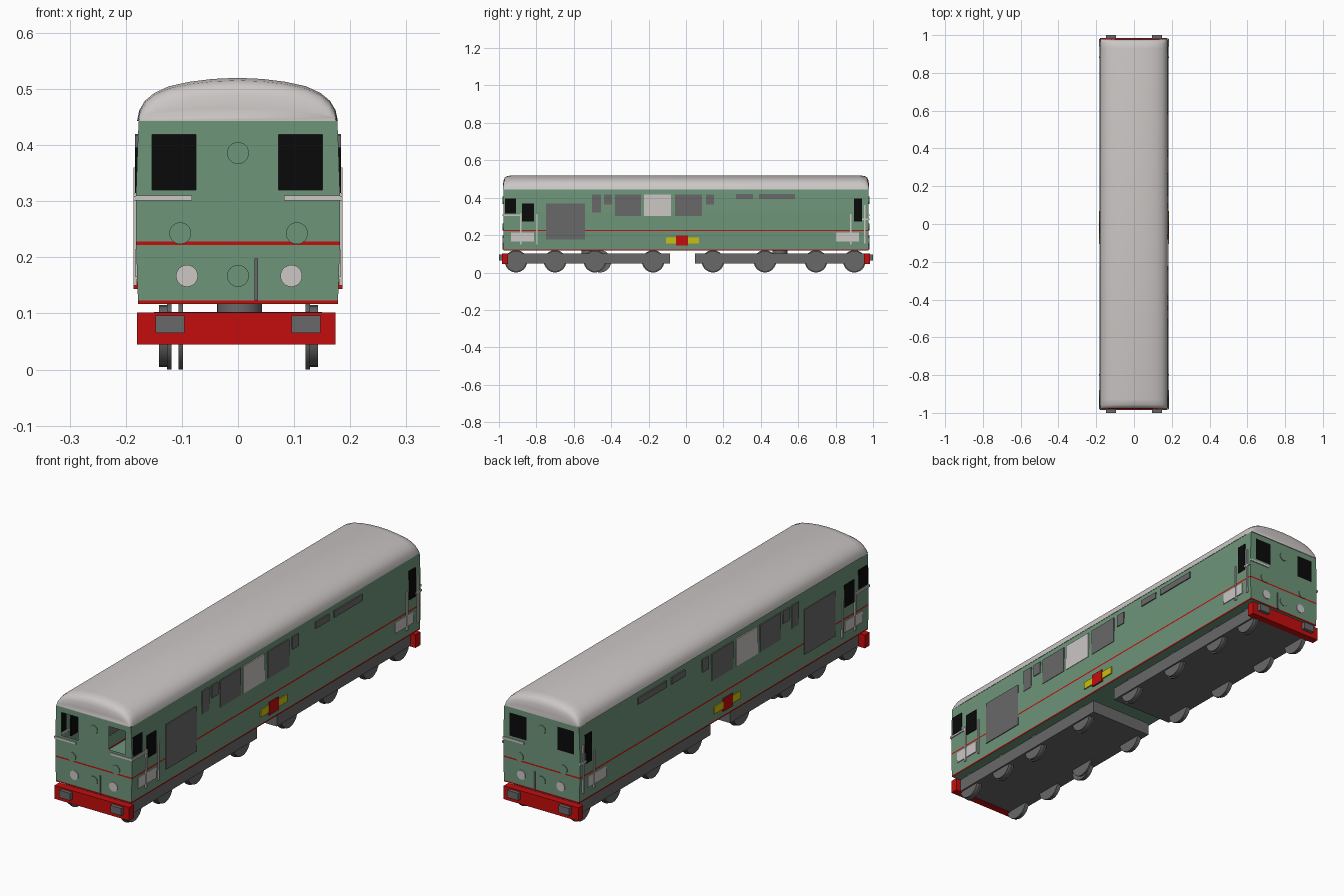
import bpy, bmesh, math

if "Cube" in bpy.data.objects:
    bpy.data.objects.remove(bpy.data.objects["Cube"])

def material(name, r, g, b):
    m = bpy.data.materials.new(name)
    m.diffuse_color = (r, g, b, 1)
    m.use_nodes = True
    m.node_tree.nodes["Principled BSDF"].inputs["Base Color"].default_value = m.diffuse_color
    return m

GREEN = material("body green", .155, .30, .195)
ROOF = material("pale grey", .60, .57, .56)
RED = material("red", .55, .004, .004)
GREY = material("mid grey", .14, .14, .14)
BLACK = material("window black", .003, .003, .003)
YELLOW = material("yellow", .60, .53, .004)

def finish(name, bm, mats):
    bmesh.ops.remove_doubles(bm, verts=bm.verts, dist=1e-5)
    bmesh.ops.recalc_face_normals(bm, faces=bm.faces)
    me = bpy.data.meshes.new(name)
    bm.to_mesh(me)
    bm.free()
    ob = bpy.data.objects.new(name, me)
    bpy.context.collection.objects.link(ob)
    for m in mats:
        me.materials.append(m)
    return ob

def smooth(ob, angle=35):
    bpy.ops.object.select_all(action='DESELECT')
    ob.select_set(True)
    bpy.context.view_layer.objects.active = ob
    bpy.ops.object.shade_smooth_by_angle(angle=math.radians(angle))

def box(name, x0, x1, y0, y1, z0, z1, mat):
    bm = bmesh.new()
    bmesh.ops.create_cube(bm, size=1)
    for v in bm.verts:
        v.co = (x0 + (v.co.x + .5) * (x1 - x0),
                y0 + (v.co.y + .5) * (y1 - y0),
                z0 + (v.co.z + .5) * (z1 - z0))
    return finish(name, bm, [mat])

def disc(name, loc, r, depth, axis, mat, segs=32):
    bm = bmesh.new()
    bmesh.ops.create_cone(bm, cap_ends=True, segments=segs, radius1=r, radius2=r, depth=depth)
    ob = finish(name, bm, [mat])
    ob.location = loc
    if axis == 'X':
        ob.rotation_euler = (0, math.pi / 2, 0)
    if axis == 'Y':
        ob.rotation_euler = (math.pi / 2, 0, 0)
    smooth(ob)
    return ob

def half_width(z):
    return .182 - .005 * ((z - .27) / .17) ** 2

END = .977

# Hollow body shell: striped rows, open front windows, black rear windows
rows = [.117, .123, .222, .228, .320, .419, .443]
def cols(z):
    w = half_width(z)
    return [-w, -.153, -.075, .072, .151, w]
bm = bmesh.new()
def quad(pts, mi):
    f = bm.faces.new([bm.verts.new(p) for p in pts])
    f.material_index = mi
for i in range(len(rows) - 1):
    a, b = rows[i], rows[i + 1]
    stripe = 1 if i in (0, 2) else 0
    for s in (-1, 1):
        wa, wb = s * half_width(a), s * half_width(b)
        quad([(wa, -END, a), (wa, END, a), (wb, END, b), (wb, -END, b)], stripe)
        ca, cb = cols(a), cols(b)
        for j in range(5):
            window = i == 4 and j in (1, 3)
            if window and s == -1:
                continue
            quad([(ca[j], s * END, a), (ca[j + 1], s * END, a),
                  (cb[j + 1], s * END, b), (cb[j], s * END, b)], 2 if window else stripe)
c = cols(rows[0])
for j in range(5):
    quad([(c[j], -END, .117), (c[j + 1], -END, .117), (c[j + 1], END, .117), (c[j], END, .117)], 0)
finish("body", bm, [GREEN, RED, BLACK])

# Roof: arched section lofted along the length, domed at both ends
arch = [(.179, .443), (.175, .462), (.165, .479), (.148, .493), (.122, .505), (.085, .513), (.045, .518)]
arch = arch + [(0, .520)] + [(-x, z) for x, z in reversed(arch)]
half = [(.979, .985, .30), (.976, .985, .60), (.970, .99, .82), (.957, .995, .94), (.930, 1, 1)]
stations = [(-y, w, h) for y, w, h in half] + list(reversed(half))
bm = bmesh.new()
rings = [[bm.verts.new((x * w - .001, y, .443 + (z - .443) * h)) for x, z in arch] for y, w, h in stations]
for p, q in zip(rings, rings[1:]):
    for k in range(len(arch) - 1):
        bm.faces.new((p[k], p[k + 1], q[k + 1], q[k]))
bm.faces.new(rings[0])
bm.faces.new(rings[-1])
smooth(finish("roof", bm, [ROOF]), 50)

# Side fittings, same on both sides: name, y range, z range, colour
side_plates = [
    ("cab_window", -.968, -.909, .315, .396, BLACK),
    ("door_window", -.877, -.813, .273, .369, BLACK),
    ("rear_door_window", .898, .941, .273, .396, BLACK),
    ("step_panel", -.936, -.813, .166, .214, ROOF),
    ("rear_step_panel", .802, .925, .166, .214, ROOF),
    ("large_grille", -.749, -.540, .176, .369, GREY),
    ("tall_vent", -.503, -.455, .320, .417, GREY),
    ("small_vent", -.438, -.396, .363, .417, GREY),
    ("grille", -.380, -.241, .302, .417, GREY),
    ("pale_panel", -.225, -.080, .302, .417, ROOF),
    ("rear_grille", -.059, .086, .302, .417, GREY),
    ("rear_small_vent", .107, .150, .363, .417, GREY),
    ("slot_vent", .267, .358, .392, .420, GREY),
    ("long_slot_vent", .390, .583, .392, .420, GREY),
]
rails = [  # handrails: y range, z range
    (-.887, -.879, .150, .315), (-.801, -.793, .150, .312), (-.980, -.883, .301, .309),
    (.878, .886, .150, .312), (.953, .961, .155, .360), (.940, .980, .282, .290)]
for s, tag in ((-1, "left"), (1, "right")):
    for name, y0, y1, z0, z1, m in side_plates:
        box(f"{name}_{tag}", s * .1755, s * .1838, y0, y1, z0, z1, m)
    for y0, y1, z0, z1 in rails:
        box(f"handrail_{tag}", s * .180, s * .1865, y0, y1, z0, z1, ROOF)
    box(f"yellow_plate_{tag}", s * .178, s * .1845, -.107, .070, .155, .187, YELLOW)
    box(f"red_plate_{tag}", s * .178, s * .186, -.053, .011, .144, .198, RED)

# End fittings on front and back
for e, tag in ((-1, "front"), (1, "back")):
    y = e * END
    for x, z in ((0, .386), (-.103, .243), (.105, .243), (0, .167)):
        disc(f"marker_disc_{tag}", (x, y, z), .0195, .006, 'Y', GREEN)
    for x in (-.091, .095):
        disc(f"lamp_{tag}", (x, y, .167), .0195, .006, 'Y', ROOF)
    box(f"end_pipe_{tag}", .029, .036, y - .004, y + .004, .123, .198, GREY)
    for s in (-1, 1):
        if e == -1 or s == 1:
            box(f"end_rail_{tag}", s * .082, s * .182, y - .004, y + .004, .301, .310, ROOF)
        # Buffers
        box(f"buffer_{tag}", s * .121 - .026, s * .121 + .026, e * .98, e * 1.0, .065, .096, GREY)
    # Buffer beam
    box(f"buffer_beam_{tag}", -.180, .174, e * .953, e * .985, .045, .102, RED)

# Bogie frames, pivots and wheels
for name, y0, y1 in (("front_bogie", -.955, -.085), ("rear_bogie", .048, .955)):
    box(name, -.150, .150, y0, y1, .048, .103, GREY)
    disc(name + "_pivot", (.003, (y0 + y1) / 2, .110), .040, .018, 'Z', GREY)
for y in (-.909, -.700, -.487, -.176, .144, .422, .695, .900):
    for x in (-.132, .134):
        disc("wheel", (x, y, .060), .055, .018, 'X', GREY, 24)
        disc("wheel_flange", (x * .93, y, .060), .060, .008, 'X', GREY, 24)
disc("inner_wheel", (-.102, -.460, .060), .060, .008, 'X', GREY, 24)
